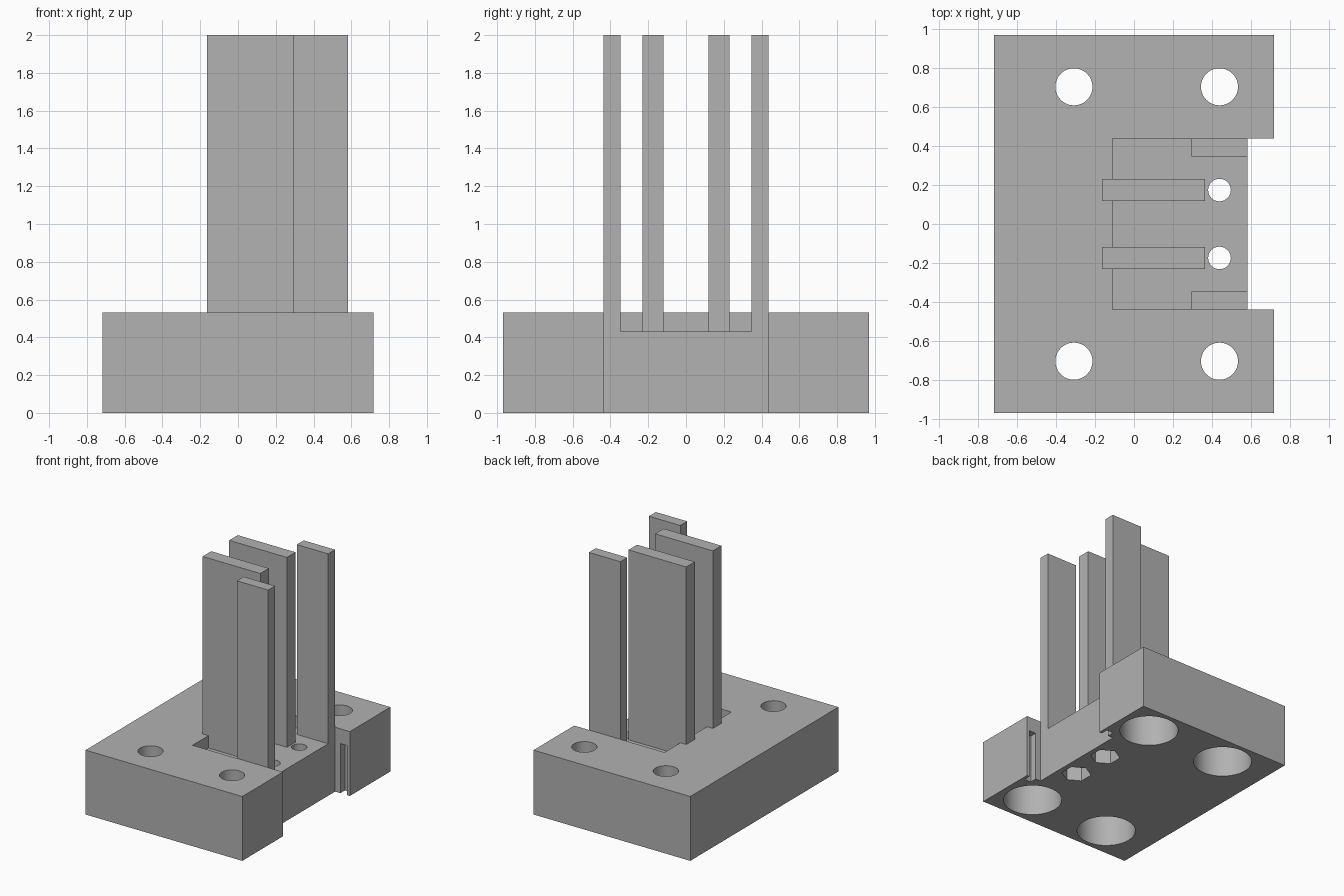
import bpy
import bmesh
import math

cube = bpy.data.objects.get("Cube")
if cube:
    bpy.data.objects.remove(cube, do_unlink=True)

grey = bpy.data.materials.new("plain_grey")
grey.use_nodes = True
grey.diffuse_color = (0.445, 0.445, 0.445, 1)
grey.node_tree.nodes["Principled BSDF"].inputs["Base Color"].default_value = grey.diffuse_color


def prism(name, outline, z0, z1):
    """Extrude a closed xy outline from z0 to z1."""
    bm = bmesh.new()
    face = bm.faces.new([bm.verts.new((x, y, z0)) for x, y in outline])
    top = bmesh.ops.extrude_face_region(bm, geom=[face])["geom"]
    verts = [v for v in top if isinstance(v, bmesh.types.BMVert)]
    bmesh.ops.translate(bm, verts=verts, vec=(0, 0, z1 - z0))
    bmesh.ops.recalc_face_normals(bm, faces=bm.faces)
    mesh = bpy.data.meshes.new(name)
    bm.to_mesh(mesh)
    bm.free()
    mesh.materials.append(grey)
    obj = bpy.data.objects.new(name, mesh)
    bpy.context.collection.objects.link(obj)
    return obj


def box(name, x0, x1, y0, y1, z0, z1):
    return prism(name, [(x0, y0), (x1, y0), (x1, y1), (x0, y1)], z0, z1)


def cylinder(name, x, y, r, z0, z1, sides=48, turn=0.0):
    angles = [turn + math.tau * i / sides for i in range(sides)]
    return prism(name, [(x + r * math.cos(a), y + r * math.sin(a)) for a in angles], z0, z1)


HEIGHT, FLOOR, HALF = 0.532, 0.43, 0.437
FRONT, EDGE, TOP = 0.582, 0.717, 2.0

# Base block with a wide notch in one side
base = prism("base_block", [
    (-0.717, -0.968), (EDGE, -0.968), (EDGE, -HALF), (FRONT, -HALF),
    (FRONT, HALF), (EDGE, HALF), (EDGE, 0.968), (-0.717, 0.968)], 0, HEIGHT)

# Shallow pocket, open towards the notch
cutters = [box("pocket_cutter", -0.11, FRONT + 0.05, -HALF, HALF, FLOOR, 0.7)]

for side in (-1, 1):
    # Counterbored mounting holes
    for x in (-0.308, 0.438):
        y = side * 0.703
        cutters.append(cylinder("bolt_hole_cutter", x, y, 0.095, -0.1, 0.7))
        cutters.append(cylinder("counterbore_cutter", x, y, 0.226, -0.1, 0.36, 64))
    # Small holes with hexagonal nut recesses below
    cutters.append(cylinder("small_hole_cutter", 0.438, side * 0.174, 0.058, -0.1, 0.7, 32))
    cutters.append(cylinder("nut_recess_cutter", 0.438, side * 0.174, 0.115, -0.1, 0.2, 6, math.pi / 2))
    # Vertical slots in the notch walls
    y0, y1 = sorted((side * (HALF - 0.05), side * (HALF + 0.06)))
    cutters.append(box("slot_cutter", 0.63, 0.692, y0, y1, -0.1, 0.41))

for cutter in cutters:
    mod = base.modifiers.new(cutter.name, "BOOLEAN")
    mod.operation = "DIFFERENCE"
    mod.solver = "EXACT"
    mod.object = cutter

# Bake the cuts, then drop the cutters
depsgraph = bpy.context.evaluated_depsgraph_get()
baked = bpy.data.meshes.new_from_object(base.evaluated_get(depsgraph))
base.modifiers.clear()
base.data = baked
for cutter in cutters:
    bpy.data.objects.remove(cutter, do_unlink=True)

bpy.ops.object.select_all(action="DESELECT")
base.select_set(True)
bpy.context.view_layer.objects.active = base
bpy.ops.object.shade_smooth_by_angle(angle=math.radians(30))

# Tall upright plates, in mirrored pairs
for label, side in (("right", -1), ("left", 1)):
    for name, x0, x1, inner, outer in (("inner_plate", -0.163, 0.365, 0.118, 0.23),
                                       ("outer_plate", 0.295, FRONT, 0.347, HALF)):
        y0, y1 = sorted((side * inner, side * outer))
        box(f"{label}_{name}", x0, x1, y0, y1, FLOOR, TOP)
